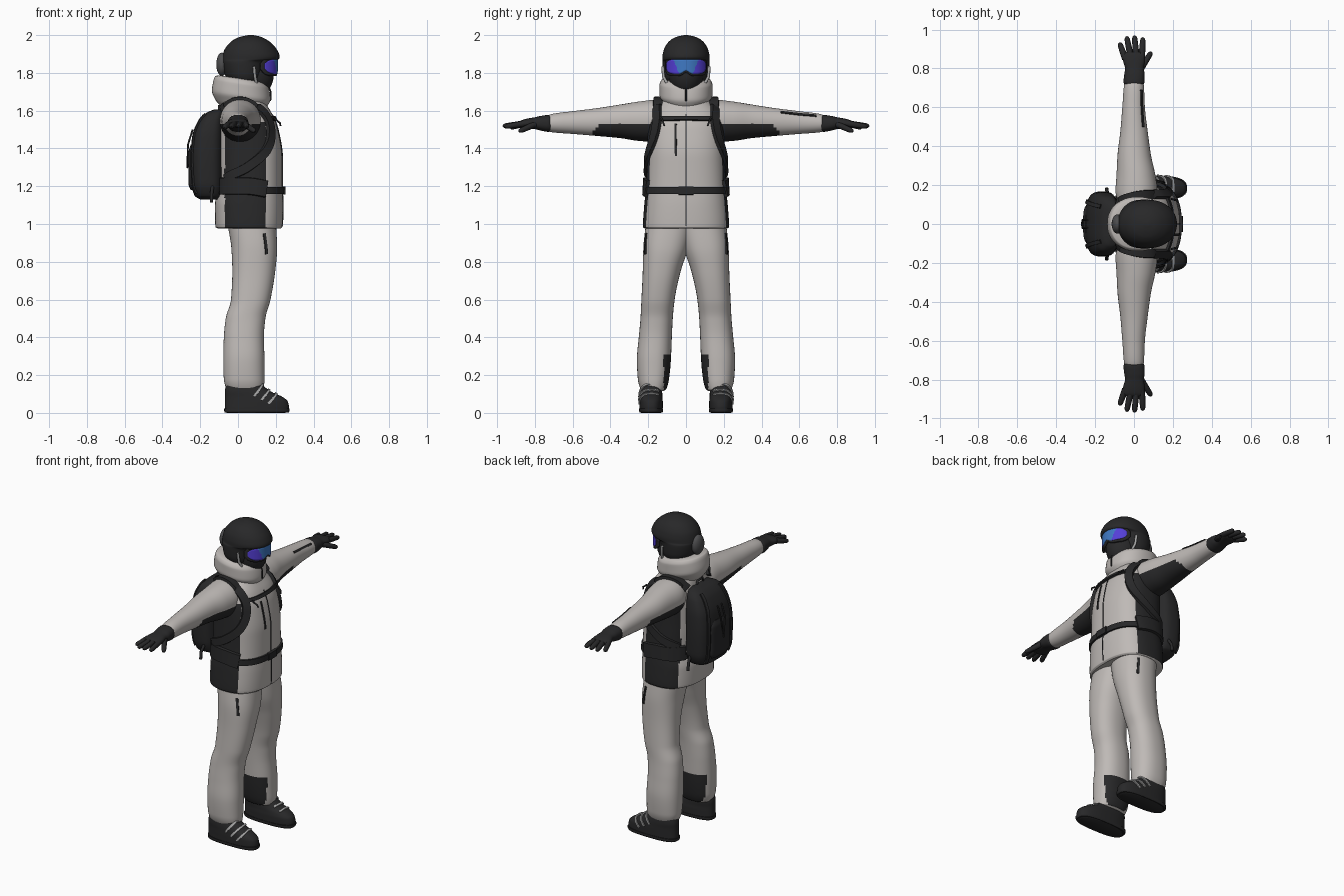
import bpy, bmesh, math
from mathutils import Vector as V
from mathutils.bvhtree import BVHTree

if "Cube" in bpy.data.objects:
    bpy.data.objects.remove(bpy.data.objects["Cube"])


def material(name, *rgb):
    m = bpy.data.materials.new(name)
    m.diffuse_color = (*rgb, 1)
    m.use_nodes = True
    m.node_tree.nodes["Principled BSDF"].inputs["Base Color"].default_value = m.diffuse_color
    return m


LIGHT = material("warm light grey", .52, .49, .47)
BLACK = material("soft black", .021, .021, .022)
GREY = material("dark grey", .075, .075, .078)
METAL = material("buckle grey", .38, .38, .38)
BLUE = material("lens blue", .05, .19, .55)
PURPLE = material("lens purple", .09, .05, .68)


def finish(name, bm, mats, rule=None):
    bmesh.ops.recalc_face_normals(bm, faces=bm.faces)
    if rule:
        for f in bm.faces:
            f.material_index = int(rule(f.calc_center_median()))
    me = bpy.data.meshes.new(name)
    bm.to_mesh(me)
    bm.free()
    for m in mats:
        me.materials.append(m)
    ob = bpy.data.objects.new(name, me)
    bpy.context.collection.objects.link(ob)
    return ob


def sweep(bm, rings):
    rings = [[bm.verts.new(p) for p in r] for r in rings]
    n = len(rings[0])
    for a, b in zip(rings, rings[1:]):
        for i in range(n):
            bm.faces.new((a[i], a[(i + 1) % n], b[(i + 1) % n], b[i]))
    bm.faces.new(rings[0])
    bm.faces.new(rings[-1])


def smooth_rows(rows, sub):
    """Overshoot-free interpolation; the first column is the station."""
    slopes = [[(b[k] - a[k]) / (b[0] - a[0]) for k in range(len(a))] for a, b in zip(rows, rows[1:])]
    tan = [slopes[0]]
    for p, q in zip(slopes, slopes[1:]):
        tan.append([2 * u * v / (u + v) if u * v > 0 else 0 for u, v in zip(p, q)])
    tan.append(slopes[-1])
    out = []
    for i, (a, b) in enumerate(zip(rows, rows[1:])):
        h = b[0] - a[0]
        for j in range(sub):
            t = j / sub
            s = t * t * (3 - 2 * t)
            out.append([a[k] * (1 - s) + b[k] * s + h * (t * (1 - t) ** 2 * tan[i][k] - t * t * (1 - t) * tan[i + 1][k])
                        for k in range(len(a))])
    return out + [list(rows[-1])]


def loft(name, axis, rows, mats, rule=None, e=2.4, seg=48, sub=5, side=1, slope=0):
    """Rows: station, x min, x max, then y (or z) min and max."""
    rings = []
    for t, x0, x1, b0, b1 in smooth_rows(rows, sub):
        ring = []
        for i in range(seg):
            c, s = math.cos(i * math.tau / seg), math.sin(i * math.tau / seg)
            x = (x0 + x1) / 2 + (x1 - x0) / 2 * math.copysign(abs(c) ** (2 / e), c)
            b = (b0 + b1) / 2 + (b1 - b0) / 2 * math.copysign(abs(s) ** (2 / e), s)
            ring.append(V((x, b * side, t - slope * x)) if axis == 'z' else V((x, t * side, b)))
        rings.append(ring)
    bm = bmesh.new()
    sweep(bm, rings)
    return finish(name, bm, mats, rule)


def sym(rows):
    return [(z, a, b, -w, w) for z, a, b, w in rows]


def surface(*obs):
    verts, polys = [], []
    for ob in obs:
        k = len(verts)
        verts += [v.co.copy() for v in ob.data.vertices]
        polys += [[i + k for i in p.vertices] for p in ob.data.polygons]
    return BVHTree.FromPolygons(verts, polys)


def ribbon(name, pts, width, thick, mat, tree, centre, n=8):
    """Flat strap laid on a surface, projected towards centre(p)."""
    pts = [V(p) for p in pts]
    ext = [2 * pts[0] - pts[1]] + pts + [2 * pts[-1] - pts[-2]]
    path = []
    for i in range(1, len(pts)):
        a, b, c, d = ext[i - 1:i + 3]
        for j in range(n + (i == len(pts) - 1)):
            t = j / n
            path.append(.5 * (2 * b + (c - a) * t + (2 * a - 5 * b + 4 * c - d) * t * t
                              + (3 * b - a - 3 * c + d) * t ** 3))
    hits = []
    for p in path:
        d = (p - centre(p)).normalized()
        loc, nor, *_ = tree.ray_cast(p + d * .08, -d)
        hits.append((loc or p, nor or d))
    rings = []
    for i, (p, nor) in enumerate(hits):
        t = (hits[min(i + 1, len(hits) - 1)][0] - hits[max(i - 1, 0)][0]).normalized()
        s = nor.cross(t).normalized() * width / 2
        rings.append([p - s - nor * .008, p + s - nor * .008, p + s * .9 + nor * thick, p - s * .9 + nor * thick])
    bm = bmesh.new()
    sweep(bm, rings)
    return finish(name, bm, [mat])


def tube(name, pts, r, mat, radii=None):
    cu = bpy.data.curves.new(name, 'CURVE')
    cu.dimensions, cu.bevel_depth, cu.bevel_resolution, cu.use_fill_caps = '3D', r, 3, True
    sp = cu.splines.new('POLY')
    sp.points.add(len(pts) - 1)
    for i, (p, q) in enumerate(zip(sp.points, pts)):
        p.co, p.radius = (*q, 1), radii[i] if radii else 1
    cu.materials.append(mat)
    ob = bpy.data.objects.new(name, cu)
    bpy.context.collection.objects.link(ob)


def ball(name, loc, rad, mat):
    bm = bmesh.new()
    bmesh.ops.create_uvsphere(bm, u_segments=32, v_segments=20, radius=1)
    for v in bm.verts:
        v.co = V(a + b * c for a, b, c in zip(loc, rad, v.co))
    return finish(name, bm, [mat])


# Jacket with dark side panels
jacket = loft("jacket", 'z', sym([
    (.975, -.105, .225, .218), (.985, -.12, .235, .228), (1.1, -.122, .238, .221), (1.2, -.105, .235, .211),
    (1.35, -.11, .235, .206), (1.5, -.11, .212, .203), (1.58, -.1, .182, .185), (1.65, -.09, .14, .13),
    (1.69, -.08, .12, .09)]), [LIGHT, BLACK],
    lambda c: abs(c.y) > .12 and -.07 < c.x < .15 and .98 < c.z < 1.54, seg=88, sub=8, e=2.5)

# Raised collar with folded hood
loft("collar", 'z', sym([(1.6, -.08, .12, .09), (1.64, -.12, .15, .115), (1.685, -.138, .172, .14),
                         (1.74, -.13, .165, .14), (1.765, -.12, .15, .128), (1.772, -.1, .13, .11)]),
     [LIGHT], e=2.2, slope=.15)

# Sleeves, gloves, legs and boots, one pass for each side
sleeves, legs = [], {}
for s in (-1, 1):
    sleeves.append(loft("sleeve", 'y', [
        (.1, -.08, .1, 1.46, 1.66), (.17, -.095, .12, 1.435, 1.657), (.25, -.09, .11, 1.44, 1.648),
        (.35, -.085, .088, 1.455, 1.632), (.48, -.07, .07, 1.467, 1.612), (.6, -.06, .056, 1.477, 1.597),
        (.72, -.05, .05, 1.487, 1.58), (.73, -.04, .04, 1.495, 1.57)], [LIGHT, BLACK],
        lambda c: c.z < 1.525 and abs(c.y) < .5 - max(0, c.z - 1.48) * .9, e=2.1, sub=8, side=s))
    loft("glove_hand", 'y', [
        (.71, -.045, .045, 1.492, 1.572), (.73, -.054, .054, 1.488, 1.577), (.77, -.05, .055, 1.495, 1.572),
        (.8, -.046, .05, 1.502, 1.565), (.84, -.056, .055, 1.507, 1.558), (.87, -.058, .055, 1.51, 1.55),
        (.885, -.045, .045, 1.518, 1.542)], [BLACK], side=s)
    for bx, by, tx, ty, tz in ((-.045, .85, -.075, .933, 1.51), (-.017, .86, -.038, .965, 1.515),
                               (.012, .86, .002, .97, 1.518), (.04, .855, .046, .96, 1.515),
                               (.03, .79, .09, .885, 1.49)):
        a, b = V((bx, by * s, 1.532)), V((tx, ty * s, tz))
        tube("glove_finger", [a.lerp(b, t) for t in (0, .5, .85, .95, 1)], .0155, BLACK, (1.1, 1, .9, .65, .25))
    legs[s] = loft("trouser_leg", 'z', [
        (.115, -.045, .12, .12, .225), (.125, -.06, .135, .105, .24), (.18, -.075, .14, .09, .255),
        (.28, -.078, .14, .08, .26), (.4, -.075, .137, .075, .25), (.5, -.065, .145, .07, .241),
        (.6, -.037, .172, .06, .236), (.75, -.03, .197, .028, .229), (.87, -.035, .207, -.012, .226),
        (1.02, -.06, .2, -.05, .21)], [LIGHT, BLACK],
        lambda c: abs(c.y) < .118 and .12 < c.z < .31, e=2.3, sub=8, side=s)
    boot = loft("boot", 'z', [
        (0, -.06, .25, .133, .237), (.006, -.066, .262, .126, .244), (.03, -.07, .27, .123, .247),
        (.06, -.07, .264, .123, .247), (.085, -.07, .235, .125, .246), (.11, -.07, .18, .126, .245),
        (.15, -.062, .13, .13, .24), (.2, -.05, .11, .135, .235)], [BLACK], e=2.5, side=s)
    loft("boot_sole", 'z', [(.002, -.07, .268, .125, .245), (.012, -.073, .273, .121, .249),
                            (.022, -.073, .273, .121, .249)], [BLACK], e=2.8, side=s)
    tree = surface(boot)
    for x, z in ((.195, .085), (.155, .105), (.115, .125)):
        ribbon("boot_buckle", [(x - .03, s * .25, z - .035), (x, s * .235, z), (x + .012, s * .19, z + .02),
                               (x, s * .145, z + .01)], .013, .007, METAL, tree,
               lambda p: V((.1, s * .185, .04)))
    ribbon("trouser_pocket_zip", [(.145, s * .22, .95), (.15, s * .22, .9), (.155, s * .22, .84)], .016, .006, BLACK,
           surface(legs[s]), lambda p: V((.08, s * .11, p.z)))

# Jacket zips
body = surface(jacket, *sleeves)
radial = lambda p: V((.04, p.y * .5, min(p.z, 1.5)))
flat = lambda p: V((.04, p.y, p.z))
ribbon("front_zip", [(.23, 0, .99), (.23, 0, 1.2), (.22, 0, 1.42), (.2, 0, 1.58)], .006, .003, BLACK, body, flat)
ribbon("chest_pocket_zip", [(.22, -.053, 1.36), (.22, -.055, 1.45), (.2, -.055, 1.53)], .013, .004, BLACK, body, flat)
ribbon("sleeve_pocket_zip", [(.045, .5, 1.59), (.04, .6, 1.58), (.035, .69, 1.57)], .014, .005, BLACK, body,
       lambda p: V((0, p.y, 1.535)))
tube("collar_zip", [(.172, 0, 1.65), (.174, 0, 1.7), (.16, 0, 1.735)], .004, BLACK)

# Backpack body, pocket and side pouches
pack = loft("backpack", 'z', sym([
    (1.13, -.2, -.09, .1), (1.15, -.23, -.08, .14), (1.22, -.248, -.075, .163), (1.35, -.252, -.075, .167),
    (1.46, -.242, -.075, .163), (1.55, -.205, -.075, .145), (1.59, -.165, -.075, .115), (1.605, -.13, -.085, .08)]),
    [BLACK], e=3)
loft("backpack_pocket", 'z', sym([(1.18, -.25, -.2, .08), (1.21, -.262, -.2, .1), (1.38, -.262, -.2, .1),
                                  (1.42, -.25, -.2, .08)]), [BLACK], e=3)
tree = surface(pack)
for s in (-1, 1):
    ribbon("backpack_strap", [(-.22, s * .115, 1.16), (-.25, s * .115, 1.3), (-.25, s * .11, 1.45),
                              (-.17, s * .09, 1.58)], .022, .008, BLACK, tree, lambda p: V((-.12, p.y, 1.38)))
    tube("side_strap_end", [(-.135, s * .15, 1.2), (-.14, s * .175, 1.16), (-.14, s * .18, 1.115)], .009, BLACK)
tube("rear_loop", [(-.24, -.02, 1.5), (-.265, -.02, 1.42), (-.268, 0, 1.3), (-.265, .02, 1.42), (-.24, .02, 1.5)],
     .005, BLACK)
tube("grab_loop", [(-.1, -.035, 1.59), (-.1, -.025, 1.625), (-.1, .025, 1.625), (-.1, .035, 1.59)], .007, BLACK)

# Harness: shoulder straps, chest strap, waist belt and hip pads
for s in (-1, 1):
    ribbon("shoulder_strap", [(-.09, s * .11, 1.61), (-.01, s * .14, 1.66), (.08, s * .148, 1.63),
                              (.16, s * .152, 1.55), (.185, s * .175, 1.46), (.15, s * .2, 1.38),
                              (.05, s * .215, 1.3), (-.08, s * .18, 1.24)], .052, .016, BLACK, body, radial)
    ribbon("hip_pad", [(-.1, s * .14, 1.2), (-.04, s * .2, 1.2), (.06, s * .215, 1.2), (.15, s * .2, 1.185)],
           .095, .018, BLACK, body, radial)
    tube("strap_pull", [(.19, s * .13, 1.56), (.222, s * .12, 1.535), (.225, s * .115, 1.52)], .005, BLACK)
ribbon("chest_strap", [(.17, -.16, 1.555), (.2, -.07, 1.557), (.2, .07, 1.557), (.17, .16, 1.555)],
       .024, .012, BLACK, body, flat)
ribbon("waist_belt", [(.06 + .18 * math.cos(a * math.tau / 16), .22 * math.sin(a * math.tau / 16), 1.177)
                      for a in range(17)], .04, .01, BLACK, body, radial)
ribbon("belt_buckle", [(.23, -.04, 1.177), (.235, 0, 1.177), (.23, .04, 1.177)], .046, .016, BLACK, body, flat)

# Head with face mask, helmet and rear clip
ball("face_mask", (.085, 0, 1.795), (.105, .092, .125), BLACK)
loft("helmet", 'z', sym([
    (1.755, -.035, .115, .1), (1.765, -.055, .13, .112), (1.8, -.073, .142, .122), (1.86, -.084, .16, .125),
    (1.872, -.085, .214, .125), (1.885, -.083, .221, .125), (1.92, -.073, .208, .118), (1.955, -.048, .18, .1),
    (1.98, -.015, .145, .073), (1.993, .02, .115, .042), (2.0, .055, .08, .01)]), [BLACK], e=2.1)
ball("rear_goggle_clip", (-.085, 0, 1.845), (.03, .05, .062), GREY)
for s in (-1, 1):
    tube("chin_strap", [(.085, s * .123, 1.835), (.09, s * .119, 1.78), (.1, s * .095, 1.735)], .008, METAL)


# Goggles: curved frame and two-colour lens with a nose notch
def visor(name, r, low, high, spread, thick, mats, rule=None):
    bm, cols, nu, nv = bmesh.new(), [], 48, 8
    for i in range(nu + 1):
        u = -1 + 2 * i / nu
        a = u * spread
        end = max(.12, (1 - abs(u) ** 5)) ** .5
        mid = (low + high) / 2 + .004
        lo = mid - (mid - low) * end + .018 * math.exp(-(u / .16) ** 2)
        hi = mid + (high - mid) * end
        cols.append([bm.verts.new((.088 + r * math.cos(a), r * .95 * math.sin(a), lo + (hi - lo) * j / nv))
                     for j in range(nv + 1)])
    for a, b in zip(cols, cols[1:]):
        for j in range(nv):
            bm.faces.new((a[j], b[j], b[j + 1], a[j + 1]))
    ob = finish(name, bm, mats, rule)
    mod = ob.modifiers.new("thickness", 'SOLIDIFY')
    mod.thickness, mod.offset = thick, 0


visor("goggle_frame", .114, 1.782, 1.883, 1.3, .014, [BLACK])
visor("goggle_lens", .121, 1.794, 1.872, 1.12, .004, [BLUE, PURPLE],
      lambda c: abs(c.y) > .05 + (c.z - 1.83) * .4)

# Smooth shading that keeps hard edges
meshes = [o for o in bpy.context.scene.objects if o.type == 'MESH']
for o in meshes:
    o.select_set(True)
bpy.context.view_layer.objects.active = meshes[0]
bpy.ops.object.shade_smooth_by_angle(angle=math.radians(40))
